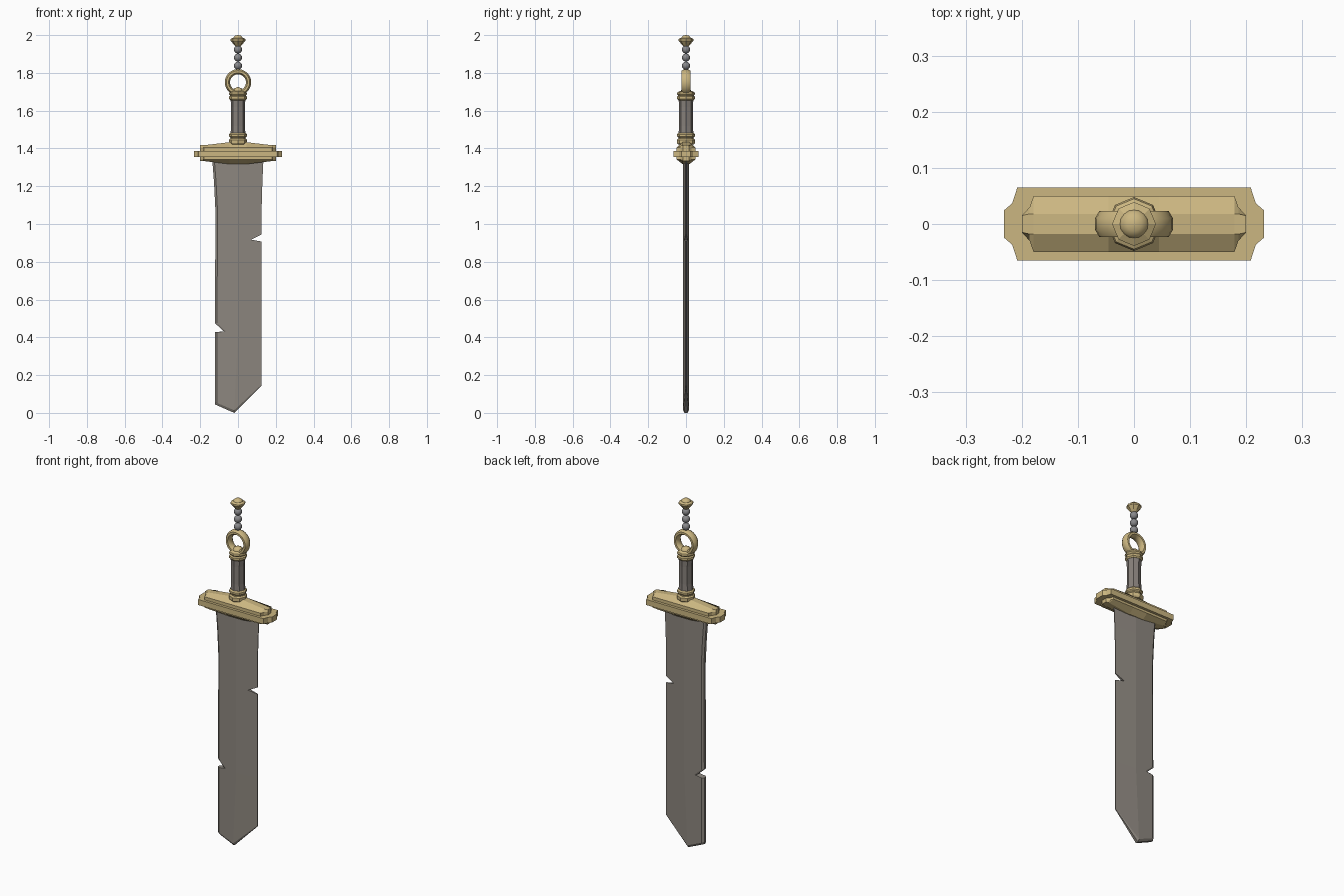
import bpy, bmesh, math

if "Cube" in bpy.data.objects:
    bpy.data.objects.remove(bpy.data.objects["Cube"])


def material(name, rgb):
    m = bpy.data.materials.new(name)
    m.diffuse_color = (*rgb, 1)
    m.use_nodes = True
    m.node_tree.nodes["Principled BSDF"].inputs["Base Color"].default_value = m.diffuse_color
    return m


GOLD = material("pale gold", (0.60, 0.47, 0.22))
STEEL = material("dull steel", (0.27, 0.245, 0.215))
LEATHER = material("grey leather", (0.24, 0.215, 0.195))
IRON = material("chain iron", (0.25, 0.25, 0.26))


def loft(name, rings, mat, close=False, strip_caps=False, smooth=False):
    """Skin a list of equal-length point rings."""
    bm = bmesh.new()
    vs = [[bm.verts.new(p) for p in r] for r in rings]
    n = len(vs[0])
    pairs = list(zip(vs, vs[1:])) + ([(vs[-1], vs[0])] if close else [])
    for a, b in pairs:
        for i in range(n):
            j = (i + 1) % n
            bm.faces.new((a[i], a[j], b[j], b[i]))
    if not close:
        for r in (vs[0], vs[-1]):
            if strip_caps:
                for i in range(n // 2 - 1):
                    bm.faces.new((r[i], r[i + 1], r[n - 2 - i], r[n - 1 - i]))
            else:
                bm.faces.new(r)
    bmesh.ops.recalc_face_normals(bm, faces=bm.faces)
    me = bpy.data.meshes.new(name)
    bm.to_mesh(me)
    bm.free()
    me.materials.append(mat)
    ob = bpy.data.objects.new(name, me)
    bpy.context.collection.objects.link(ob)
    if smooth:
        bpy.context.view_layer.objects.active = ob
        ob.select_set(True)
        bpy.ops.object.shade_smooth_by_angle(angle=math.radians(40))
        ob.select_set(False)
    return ob


def lathe(name, profile, mat, sides=8, smooth=False):
    """Turn (radius, z) points about the z axis."""
    rings = [[(r * math.sin(2 * math.pi * k / sides), r * math.cos(2 * math.pi * k / sides), z)
              for k in range(sides)] for r, z in profile]
    return loft(name, rings, mat, smooth=smooth)


def torus(name, zc, major, radial, depth, mat, n=24, m=8):
    rings = []
    for i in range(n):
        a = 2 * math.pi * i / n
        ring = []
        for k in range(m):
            b = 2 * math.pi * (k + 0.5) / m
            r = major + radial * math.cos(b)
            ring.append((r * math.sin(a), depth * math.sin(b), zc + r * math.cos(a)))
        rings.append(ring)
    return loft(name, rings, mat, close=True, smooth=True)


# Blade: thick spine on -x, ridge in the middle, sharp edge on +x, two notches
def blade_ring(z, xl, xr, zs=None, thin=1.0):
    notch = xl > -0.1
    xs = (xl, xl + 0.011, 0.0 if zs is None else -0.02, xr)
    ys = (0.016 if notch else 0.008 * thin, 0.016 * thin, 0.016 * thin,
          0.016 - 0.014 * min(1, xr / 0.125))
    zs = zs or (z,) * 4
    front = [(x, -y, h) for x, y, h in zip(xs, ys, zs)]
    return front + [(x, -y, h) for x, y, h in reversed(front)]


stations = [(1.35, -0.137, 0.135), (1.22, -0.127, 0.129), (1.08, -0.12, 0.125),
            (0.945, -0.12, 0.125), (0.917, -0.12, 0.07), (0.907, -0.12, 0.125),
            (0.475, -0.122, 0.125), (0.432, -0.075, 0.125), (0.427, -0.122, 0.125)]
rings = [blade_ring(*s) for s in stations]
rings.append(blade_ring(0, -0.122, 0.125, (0.058, 0.053, 0.014, 0.150)))
rings.append(blade_ring(0, -0.122, 0.125, (0.045, 0.040, 0.0, 0.145), 0.5))
loft("blade", rings, STEEL, strip_caps=True)

# Guard: wide middle plate with a stepped, bevelled tier above and below
half = [(0.232, 0.024), (0.217, 0.037), (0.208, 0.065)]
plate = half + [(-x, w) for x, w in reversed(half)]
loft("guard_plate", [[(x, -w, 1.355), (x, w, 1.355), (x, w, 1.387), (x, -w, 1.387)]
                     for x, w in plate], GOLD)


def guard_tier(name, z0, z_side, z_end, z_mid):
    half = [(0.2, 0.015, z_end), (0.186, 0.03, z_end), (0.179, 0.05, z_end), (0.045, 0.05, z_mid)]
    full = half + [(-x, w, z) for x, w, z in reversed(half)]
    loft(name, [[(x, -w, z0), (x, w, z0), (x, w, z_side), (x, min(w, 0.018), z),
                 (x, -min(w, 0.018), z), (x, -w, z_side)] for x, w, z in full], GOLD)


guard_tier("guard_upper_tier", 1.375, 1.405, 1.417, 1.433)
guard_tier("guard_lower_tier", 1.365, 1.342, 1.333, 1.317)

# Grip with a pair of rings at the bottom and the top
lathe("grip", [(0.040, 1.46), (0.037, 1.52), (0.037, 1.62), (0.040, 1.68)], LEATHER)
lathe("lower_collar", [(0.042, 1.42), (0.048, 1.428), (0.048, 1.445), (0.041, 1.452),
                       (0.041, 1.458), (0.047, 1.464), (0.047, 1.475), (0.040, 1.482)], GOLD)
lathe("upper_collar", [(0.040, 1.655), (0.047, 1.662), (0.047, 1.674), (0.041, 1.680),
                       (0.048, 1.688), (0.045, 1.698), (0.030, 1.705)], GOLD)

# Ring pommel and the knob that holds it
torus("pommel_ring", 1.75, 0.056, 0.015, 0.025, GOLD)
lathe("ring_knob", [(0.028, 1.69), (0.028, 1.705), (0.020, 1.718), (0.006, 1.724)], GOLD, 10, True)

# Bead chain
for i in range(3):
    zc, r = 1.838 + 0.043 * i, 0.0215
    lathe(f"chain_bead_{i + 1}",
          [(max(0.001, r * math.sin(math.pi * k / 8)), zc - r * math.cos(math.pi * k / 8))
           for k in range(9)], IRON, 12, True)

# Finial: octagonal flange with a dome on top
lathe("finial_flange", [(0.012, 1.94), (0.022, 1.950), (0.039, 1.970),
                        (0.039, 1.979), (0.026, 1.986)], GOLD)
lathe("finial_dome", [(0.026, 1.975), (0.026, 1.984), (0.022, 1.992),
                      (0.013, 1.998), (0.002, 2.0)], GOLD, 16, True)
